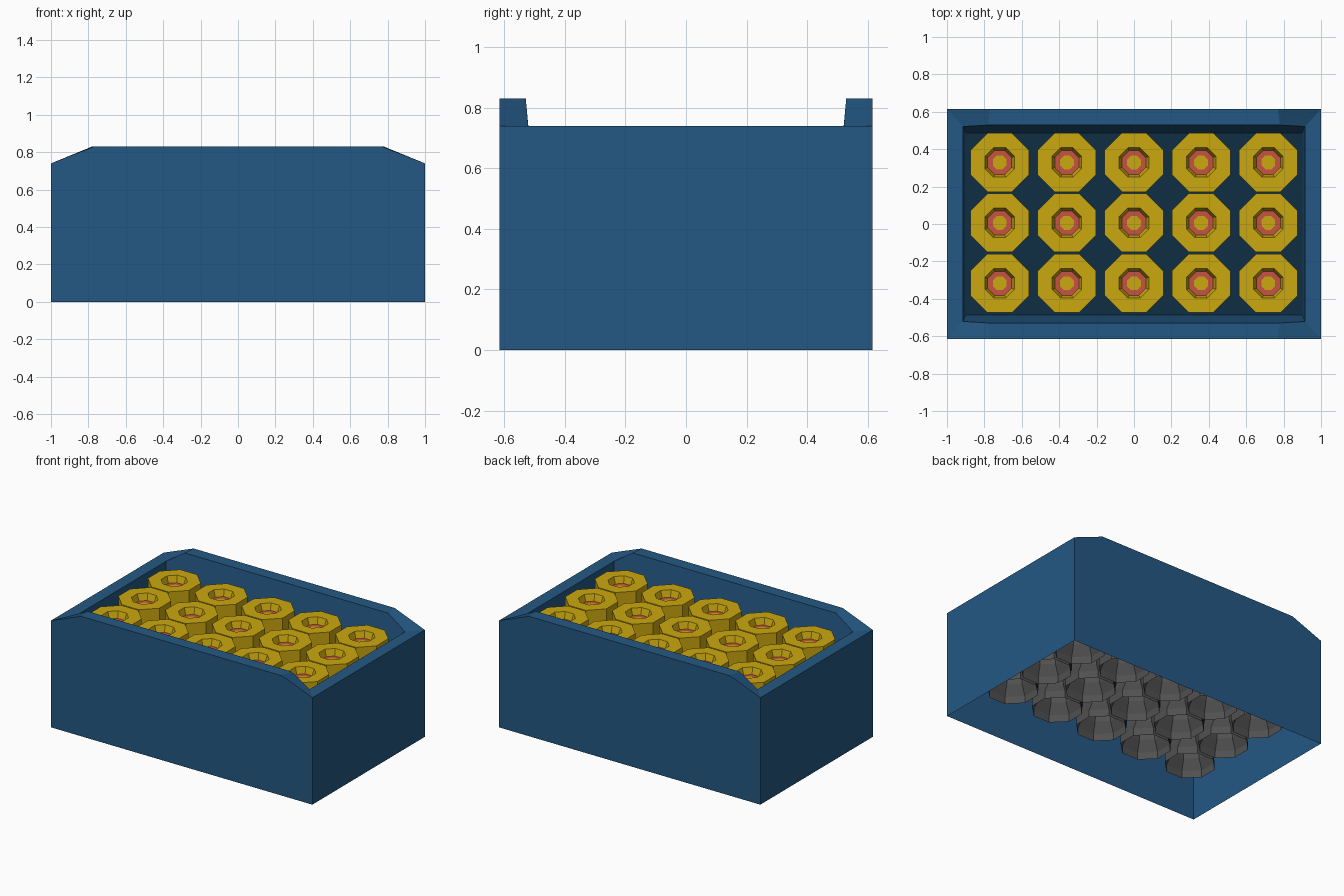
import bpy, bmesh, math

if "Cube" in bpy.data.objects:
    bpy.data.objects.remove(bpy.data.objects["Cube"])


def material(name, hex_rgb):
    def lin(c):
        c /= 255
        return c / 12.92 if c <= 0.04045 else ((c + 0.055) / 1.055) ** 2.4
    m = bpy.data.materials.new(name)
    m.diffuse_color = [lin(int(hex_rgb[i:i + 2], 16)) for i in (0, 2, 4)] + [1]
    m.use_nodes = True
    m.node_tree.nodes["Principled BSDF"].inputs["Base Color"].default_value = m.diffuse_color
    return m


BLUE = material("box blue", "235883")
DARK = material("floor dark blue", "0E2F43")
GOLD = material("gold", "CBA80F")
RED = material("red", "C65343")
GREY = material("dark grey", "505050")


def finish(name, bm, mats):
    me = bpy.data.meshes.new(name)
    bm.to_mesh(me)
    bm.free()
    for m in mats:
        me.materials.append(m)
    ob = bpy.data.objects.new(name, me)
    bpy.context.collection.objects.link(ob)
    return ob


def bridge(bm, a, b, mat=0):
    """Quad band between two vertex loops of equal length."""
    for i in range(len(a)):
        j = (i + 1) % len(a)
        bm.faces.new((a[i], a[j], b[j], b[i])).material_index = mat


def rim_loop(bm, corner, kink):
    """Eight points round the box: end corners and the kinks of the raised sides."""
    (cx, cy, cz), (kx, ky, kz) = corner, kink
    pts = [(cx, -cy, cz), (cx, cy, cz), (kx, ky, kz), (-kx, ky, kz),
           (-cx, cy, cz), (-cx, -cy, cz), (-kx, -ky, kz), (kx, -ky, kz)]
    return [bm.verts.new(p) for p in pts]


# Box: outer walls open underneath, sloped rim, tapering inner walls, dark floor
FLOOR = 0.38
bm = bmesh.new()
base = rim_loop(bm, (1, 0.615, 0), (0.77, 0.615, 0))
outer = rim_loop(bm, (1, 0.615, 0.74), (0.77, 0.615, 0.83))
inner = rim_loop(bm, (0.914, 0.521, 0.74), (0.78, 0.529, 0.83))
floor = rim_loop(bm, (0.9, 0.487, FLOOR), (0.77, 0.487, FLOOR))
bridge(bm, base, outer)
bridge(bm, outer, inner)
bridge(bm, inner, floor)
bm.faces.new(floor).material_index = 1
finish("box", bm, [BLUE, DARK])


def octagon(bm, half_width, z):
    r = half_width / math.cos(math.pi / 8)
    angles = [math.pi / 8 + i * math.pi / 4 for i in range(8)]
    return [bm.verts.new((r * math.cos(a), r * math.sin(a), z)) for a in angles]


def lathe(name, profile, mats, cap=None):
    """Octagonal part from (half width, z, material) steps."""
    bm = bmesh.new()
    loops = [octagon(bm, w, z) for w, z, _ in profile]
    for k in range(len(loops) - 1):
        bridge(bm, loops[k], loops[k + 1], profile[k + 1][2])
    if cap is not None:
        bm.faces.new(loops[-1]).material_index = cap
    return finish(name, bm, mats)


# Tube: gold body with a recess holding a red ring and gold centre
tube = lathe("tube", [(0.157, FLOOR, 0), (0.157, 0.73, 0), (0.079, 0.73, 0),
                      (0.064, 0.685, 0), (0.037, 0.685, 1)], [GOLD, RED], cap=0)
# Nozzle: grey flared bell hanging open under the floor
nozzle = lathe("nozzle", [(0.11, FLOOR, 0), (0.115, 0.27, 0), (0.15, 0.20, 0),
                          (0.15, 0.15, 0)], [GREY])

# Repeat tube and nozzle over a five by three grid
for part in (tube, nozzle):
    for i in range(5):
        for j in range(3):
            ob = part if i == j == 0 else part.copy()
            if ob is not part:
                bpy.context.collection.objects.link(ob)
            ob.location = ((i - 2) * 0.359, 0.006 + (j - 1) * 0.323, 0)
